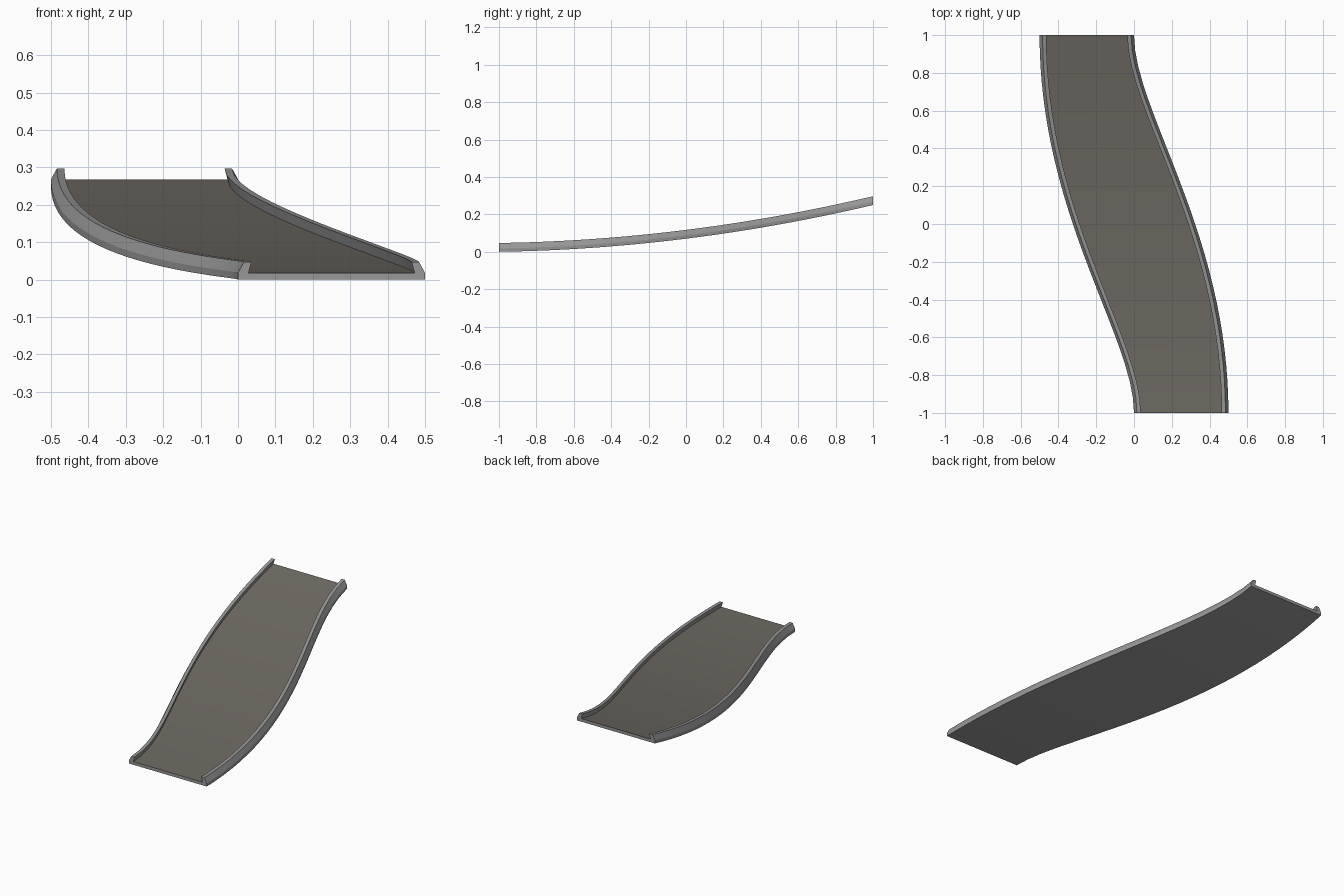
import bpy, bmesh

if "Cube" in bpy.data.objects:
    bpy.data.objects.remove(bpy.data.objects["Cube"])

STEPS = 24
WALL_H, DECK_T = 0.047, 0.018


def material(name, rgb):
    m = bpy.data.materials.new(name)
    m.diffuse_color = (*rgb, 1)
    m.use_nodes = True
    m.node_tree.nodes["Principled BSDF"].inputs["Base Color"].default_value = m.diffuse_color
    return m


grey = material("wall grey", (0.31, 0.31, 0.31))
brown = material("track brown", (0.16, 0.145, 0.125))


def left_edge(y):
    """x of the left edge: an S curve that bends tightly at the front and gently at the back."""
    lo, hi = 0.0, 1.0
    for _ in range(40):
        u = (lo + hi) / 2
        t = 3 * (1 - u) ** 2 * u * 0.4 + 3 * (1 - u) * u * u * 1.05 + 2 * u ** 3
        if t - 1 < y:
            lo = u
        else:
            hi = u
    return -0.5 * (3 * u * u - 2 * u ** 3)


def right_edge(y):
    return -left_edge(-y)


def height(y):
    t = (y + 1) / 2
    return 0.25 * (0.12 * t + 0.88 * t * t)


def sweep(name, section, mats, top_faces=()):
    """Sweep a section (function of y giving x, z points) along the ramp."""
    bm = bmesh.new()
    rings = []
    for i in range(STEPS + 1):
        y = -1 + 2 * i / STEPS
        rings.append([bm.verts.new((x, y, z + height(y))) for x, z in section(y)])
    n = len(rings[0])
    for a, b in zip(rings, rings[1:]):
        for k in range(n):
            f = bm.faces.new((a[k], a[(k + 1) % n], b[(k + 1) % n], b[k]))
            f.material_index = 1 if k in top_faces else 0
    bm.faces.new(rings[0])
    bm.faces.new(rings[-1])
    bmesh.ops.recalc_face_normals(bm, faces=bm.faces)
    me = bpy.data.meshes.new(name)
    bm.to_mesh(me)
    bm.free()
    for m in mats:
        me.materials.append(m)
    ob = bpy.data.objects.new(name, me)
    bpy.context.collection.objects.link(ob)
    bpy.context.view_layer.objects.active = ob
    ob.select_set(True)
    bpy.ops.object.shade_smooth_by_angle(angle=0.5)
    ob.select_set(False)


# Deck slab: grey underside and ends, brown running surface
def deck(y):
    l, r = left_edge(y), right_edge(y)
    return [(l, 0), (r, 0), (r, DECK_T), (l, DECK_T)]


sweep("deck", deck, [grey, brown], top_faces=(2,))

# Leaning side walls
WALL = [(0, DECK_T), (0.016, WALL_H), (0.036, WALL_H), (0.028, DECK_T)]
sweep("left_wall", lambda y: [(left_edge(y) + x, z) for x, z in WALL], [grey])
sweep("right_wall", lambda y: [(right_edge(y) - x, z) for x, z in WALL], [grey])
